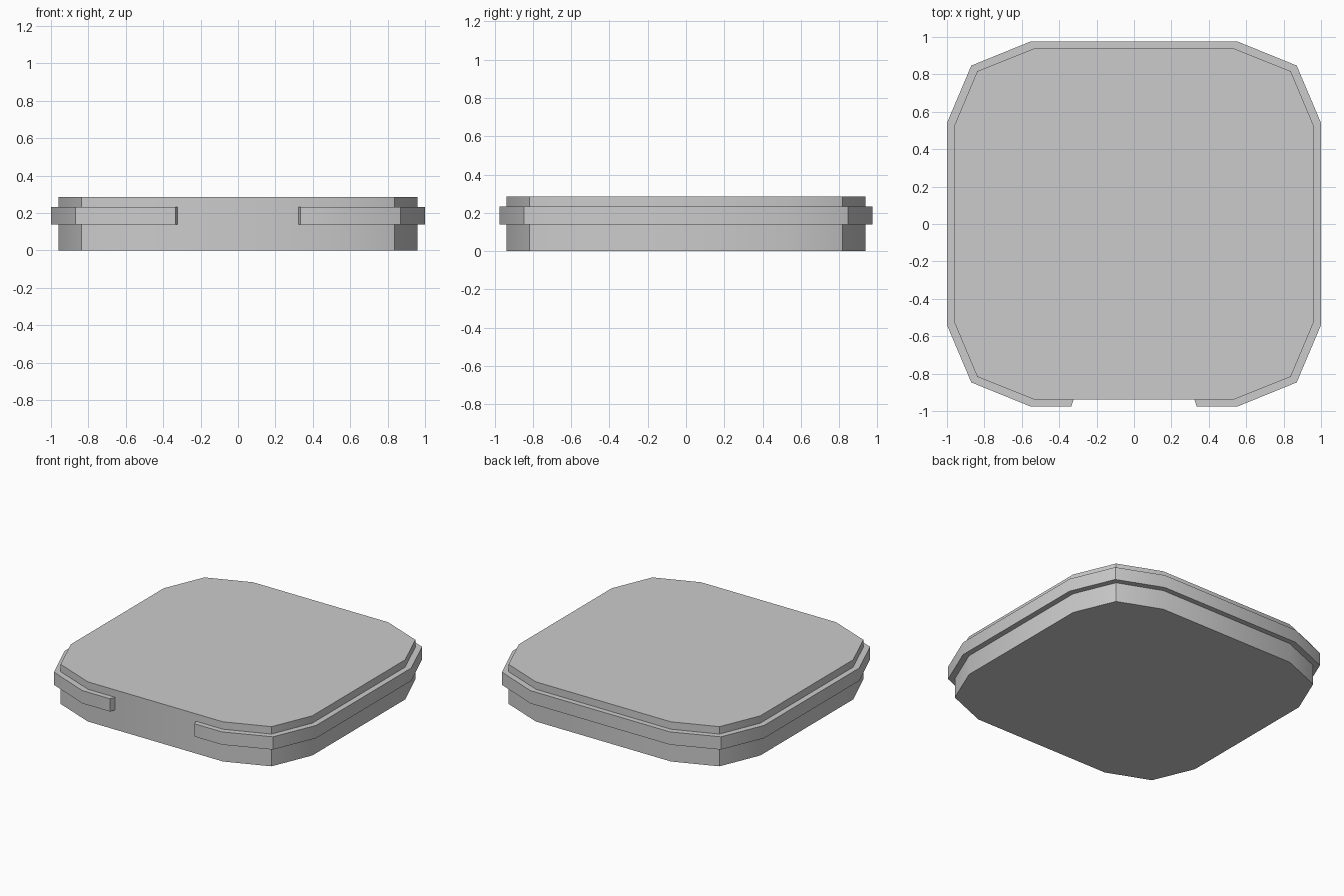
import bpy, bmesh, math

if "Cube" in bpy.data.objects:
    bpy.data.objects.remove(bpy.data.objects["Cube"])


def outline(corner):
    """Mirror one corner's points (right side to back side) into a full loop."""
    back_right = corner
    back_left = [(-x, y) for x, y in reversed(corner)]
    front_left = [(-x, -y) for x, y in corner]
    front_right = [(x, -y) for x, y in reversed(corner)]
    return back_right + back_left + front_left + front_right


def extrude_faces(name, faces, z0, z1):
    """Extrude flat polygons sharing vertices from z0 up to z1."""
    bm = bmesh.new()
    verts = {}
    for poly in faces:
        for p in poly:
            if p not in verts:
                verts[p] = bm.verts.new((p[0], p[1], z0))
        bm.faces.new([verts[p] for p in poly])
    res = bmesh.ops.extrude_face_region(bm, geom=bm.faces[:], use_keep_orig=True)
    top = [g for g in res["geom"] if isinstance(g, bmesh.types.BMVert)]
    bmesh.ops.translate(bm, verts=top, vec=(0, 0, z1 - z0))
    bmesh.ops.recalc_face_normals(bm, faces=bm.faces[:])
    mesh = bpy.data.meshes.new(name)
    bm.to_mesh(mesh)
    bm.free()
    obj = bpy.data.objects.new(name, mesh)
    bpy.context.collection.objects.link(obj)
    bpy.ops.object.select_all(action='DESELECT')
    obj.select_set(True)
    bpy.context.view_layer.objects.active = obj
    bpy.ops.object.shade_smooth_by_angle(angle=math.radians(30))
    return obj


# Main slab with faceted corners
body_loop = outline([(0.96, 0.527), (0.838, 0.817), (0.537, 0.937)])
extrude_faces("body", [body_loop], 0.0, 0.285)

# Raised rim band, open at the front with slanted ends
rim_loop = outline([(1.0, 0.54), (0.87, 0.847), (0.555, 0.975)])
inner_loop = [(x * 0.99, y * 0.99) for x, y in body_loop]


def open_at_front(loop, gap_x):
    """Start and finish the path at the front gap, running round the back."""
    front_y = loop[8][1]
    return [(gap_x, front_y)] + loop[9:] + loop[:9] + [(-gap_x, front_y)]


outer = open_at_front(rim_loop, 0.335)
inner = open_at_front(inner_loop, 0.319)
strips = [(outer[i], outer[i + 1], inner[i + 1], inner[i])
          for i in range(len(outer) - 1)]
extrude_faces("rim_band", strips, 0.14, 0.232)
